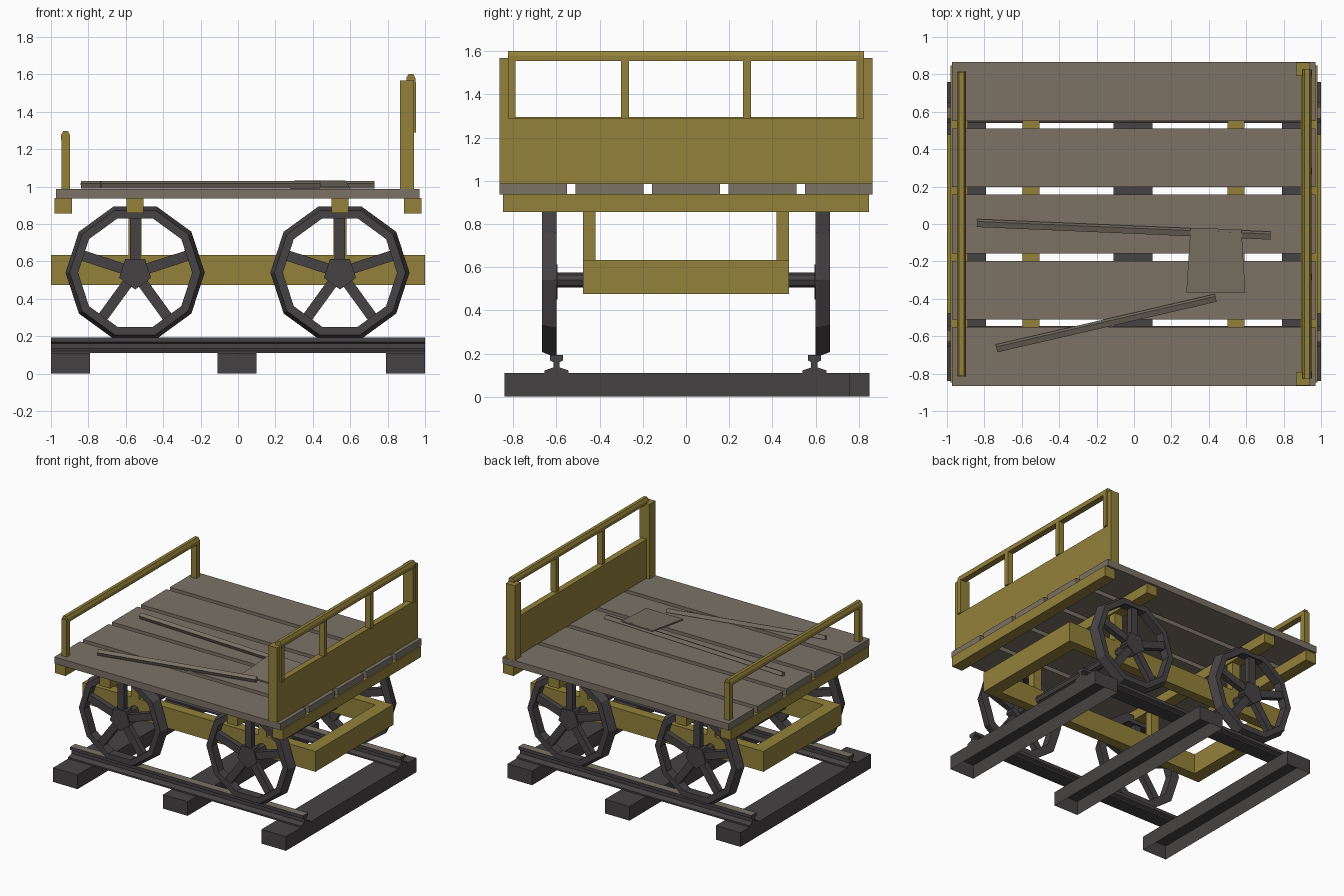
import bpy, bmesh, math
from mathutils import Vector, Matrix

if "Cube" in bpy.data.objects:
    bpy.data.objects.remove(bpy.data.objects["Cube"])


def material(name, rgb):
    m = bpy.data.materials.new(name)
    m.diffuse_color = (*rgb, 1)
    m.use_nodes = True
    m.node_tree.nodes["Principled BSDF"].inputs["Base Color"].default_value = m.diffuse_color
    return m


MUSTARD = material("mustard paint", (0.29, 0.22, 0.042))
WOOD = material("weathered wood", (0.20, 0.168, 0.13))
IRON = material("dark iron", (0.062, 0.055, 0.057))


def finish(name, bm, *mats):
    bmesh.ops.recalc_face_normals(bm, faces=bm.faces)
    me = bpy.data.meshes.new(name)
    bm.to_mesh(me)
    bm.free()
    ob = bpy.data.objects.new(name, me)
    bpy.context.collection.objects.link(ob)
    for m in mats:
        me.materials.append(m)
    return ob


def box(name, x, y, z, mat):
    """Box from (min, max) ranges on each axis."""
    bm = bmesh.new()
    size = [r[1] - r[0] for r in (x, y, z)]
    mid = [(r[1] + r[0]) / 2 for r in (x, y, z)]
    bmesh.ops.create_cube(bm, size=1, matrix=Matrix.Translation(mid) @ Matrix.Diagonal((*size, 1)))
    return finish(name, bm, mat)


def extrude(bm, profile, direction):
    """Solid prism from a closed list of 3D points."""
    face = bm.faces.new([bm.verts.new(p) for p in profile])
    ext = bmesh.ops.extrude_face_region(bm, geom=[face])["geom"]
    bmesh.ops.translate(bm, vec=direction, verts=[g for g in ext if isinstance(g, bmesh.types.BMVert)])
    bm.faces.new([v for v in reversed(face.verts)]) if not face.is_valid else None


# Sleepers, open underneath
for x0, x1, y0, y1 in ((-1, -0.79, -0.84, 0.76), (-0.11, 0.10, -0.76, 0.85), (0.79, 1, -0.84, 0.76)):
    ob = box("sleeper", (x0, x1), (y0, y1), (0, 0.11), IRON)
    bm = bmesh.new()
    bm.from_mesh(ob.data)
    bmesh.ops.delete(bm, geom=[f for f in bm.faces if f.normal.z < -0.5], context="FACES_ONLY")
    bm.to_mesh(ob.data)
    bm.free()

# Track rails with a worn top face
half = [(0.055, 0.11), (0.055, 0.122), (0.015, 0.135), (0.015, 0.16), (0.03, 0.168), (0.03, 0.192)]
for y in (-0.6, 0.595):
    bm = bmesh.new()
    outline = half + [(-a, z) for a, z in reversed(half)]
    extrude(bm, [(-1, y + a, z) for a, z in outline], (2, 0, 0))
    ob = finish("track_rail", bm, IRON, WOOD)
    for p in ob.data.polygons:
        if p.normal.z > 0.9 and p.center.z > 0.18:
            p.material_index = 1


def wheel(cx, side, cz=0.54):
    bm = bmesh.new()
    # Ten-sided rim with a wider inner flange: (radius, y)
    section = [(0.372, 0.60), (0.372, 0.612), (0.35, 0.668), (0.305, 0.668), (0.305, 0.60)]
    rings = []
    for i in range(10):
        a = math.radians(36 * i)
        rings.append([bm.verts.new((cx + r * math.cos(a), side * y, cz + r * math.sin(a))) for r, y in section])
    for i in range(10):
        a, b = rings[i], rings[(i + 1) % 10]
        for j in range(5):
            k = (j + 1) % 5
            bm.faces.new((a[j], b[j], b[k], a[k]))
    # Five-sided hub
    hub = [math.radians(54 + 72 * i) for i in range(5)]
    extrude(bm, [(cx + 0.09 * math.cos(a), side * 0.595, cz + 0.09 * math.sin(a)) for a in hub],
            (0, side * 0.07, 0))
    # Spokes
    for i in range(5):
        m = (Matrix.Translation((cx, side * 0.633, cz)) @ Matrix.Rotation(math.radians(72 * i), 4, "Y")
             @ Matrix.Translation((0, 0, 0.19)) @ Matrix.Diagonal((0.056, 0.045, 0.26, 1)))
        bmesh.ops.create_cube(bm, size=1, matrix=m)
    finish("wheel", bm, IRON)


for cx in (-0.55, 0.545):
    for side in (-1, 1):
        wheel(cx, side)
        # Post between chassis and cross beam
        box("chassis_post", (cx - 0.035, cx + 0.035), sorted((side * 0.42, side * 0.478)), (0.63, 0.87), MUSTARD)
    bm = bmesh.new()
    bmesh.ops.create_cone(bm, cap_ends=True, segments=8, radius1=0.035, radius2=0.035, depth=1.22,
                          matrix=Matrix.Translation((cx, 0, 0.54)) @ Matrix.Rotation(math.pi / 2, 4, "X"))
    finish("axle", bm, IRON)
    box("cross_beam", (cx - 0.046, cx + 0.046), (-0.848, 0.848), (0.86, 0.94), MUSTARD)

# Chassis frame and deck end beams
for s in (-1, 1):
    box("chassis_side", (-0.9, 0.9), sorted((s * 0.40, s * 0.478)), (0.475, 0.633), MUSTARD)
    box("chassis_end", sorted((s * 0.9, s * 1.0)), (-0.478, 0.478), (0.475, 0.633), MUSTARD)
    box("deck_end_beam", sorted((s * 0.888, s * 0.98)), (-0.848, 0.848), (0.855, 0.938), MUSTARD)

# Deck planks
for i in range(5):
    y = (i - 2) * 0.354
    box("deck_plank", (-0.972, 0.97), (y - 0.157, y + 0.157), (0.936, 0.988), WOOD)


def top_rail(name, x, z, length):
    """Handrail with chamfered upper edges."""
    p = [(-0.024, 0), (0.024, 0), (0.024, 0.026), (0.013, 0.046), (-0.013, 0.046), (-0.024, 0.026)]
    bm = bmesh.new()
    extrude(bm, [(x + a, -length / 2, z + b) for a, b in p], (0, length, 0))
    finish(name, bm, MUSTARD)


# Low handrail
top_rail("low_handrail", -0.922, 1.25, 1.62)
for s in (-1, 1):
    box("low_handrail_post", (-0.945, -0.899), sorted((s * 0.775, s * 0.818)), (0.98, 1.275), MUSTARD)

# Headboard with posts, bars and handrail
box("headboard_panel", (0.892, 0.94), (-0.862, 0.862), (0.985, 1.29), MUSTARD)
top_rail("headboard_rail", 0.924, 1.555, 1.65)
for s in (-1, 1):
    box("headboard_post", (0.866, 0.94), sorted((s * 0.79, s * 0.864)), (0.985, 1.568), MUSTARD)
    for y in (0.283, 0.807):
        box("headboard_bar", (0.905, 0.952), (s * y - 0.018, s * y + 0.018), (1.288, 1.56), MUSTARD)


def stick(x0, y0, x1, y1):
    a, b = Vector((x0, y0, 1.01)), Vector((x1, y1, 1.01))
    bm = bmesh.new()
    m = (Matrix.Translation((a + b) / 2) @ Matrix.Rotation(math.atan2(y1 - y0, x1 - x0), 4, "Z")
         @ Matrix.Rotation(math.radians(25), 4, "X") @ Matrix.Diagonal(((b - a).length, 0.033, 0.03, 1)))
    bmesh.ops.create_cube(bm, size=1, matrix=m)
    finish("loose_stick", bm, WOOD)


# Loose timber on the deck
stick(-0.84, 0.005, 0.73, -0.062)
stick(-0.735, -0.665, 0.437, -0.395)
bm = bmesh.new()
extrude(bm, [(0.28, -0.365, 0.988), (0.595, -0.365, 0.988), (0.575, -0.03, 1.022), (0.302, -0.02, 1.022)],
        (0, 0, 0.01))
finish("loose_board", bm, WOOD)
